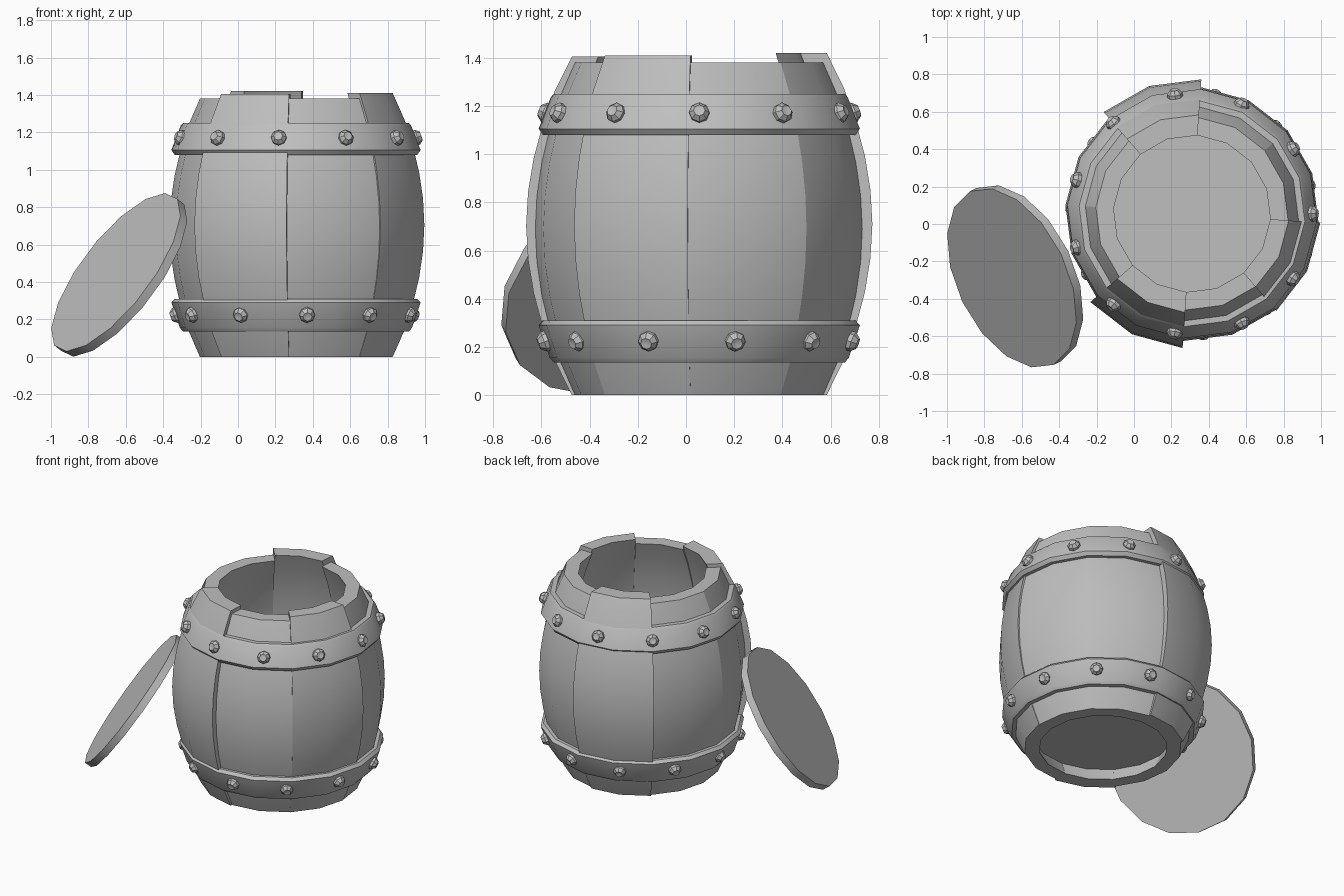
import bpy, bmesh
from math import sin, cos, pi, radians
from mathutils import Matrix, Vector

if "Cube" in bpy.data.objects:
    bpy.data.objects.remove(bpy.data.objects["Cube"])

GREY = (0.52, 0.52, 0.52, 1)
mat = bpy.data.materials.new("plain_grey")
mat.use_nodes = True
mat.diffuse_color = GREY
mat.node_tree.nodes["Principled BSDF"].inputs["Base Color"].default_value = GREY

CENTRE = Vector((0.31, 0.055, 0))
SEAM = -4  # angle of the first stave joint, in degrees


def finish(name, bm, matrix):
    bmesh.ops.remove_doubles(bm, verts=bm.verts, dist=1e-5)
    bmesh.ops.recalc_face_normals(bm, faces=bm.faces)
    mesh = bpy.data.meshes.new(name)
    bm.to_mesh(mesh)
    bm.free()
    mesh.materials.append(mat)
    obj = bpy.data.objects.new(name, mesh)
    obj.matrix_world = matrix
    bpy.context.collection.objects.link(obj)
    bpy.ops.object.select_all(action='DESELECT')
    obj.select_set(True)
    bpy.context.view_layer.objects.active = obj
    bpy.ops.object.shade_smooth_by_angle(angle=radians(32))
    return obj


def lathe(name, profile, sides, start=0, span=360, matrix=None, loop=True):
    """Sweep an (r, z) profile round z; a partial sweep gets end caps."""
    bm = bmesh.new()
    cols = []
    for i in range(sides + 1):
        a = radians(start + span * i / sides)
        cols.append([bm.verts.new((r * cos(a), r * sin(a), z)) for r, z in profile])
    n = len(profile)
    for c, d in zip(cols, cols[1:]):
        for j in range(n if loop else n - 1):
            k = (j + 1) % n
            quad = [c[j], d[j], d[k], c[k]]
            if profile[j][0] == 0:
                quad.pop(1)
            elif profile[k][0] == 0:
                quad.pop(2)
            bm.faces.new(quad)
    if span < 360:
        bm.faces.new(cols[0])
        bm.faces.new(cols[-1])
    return finish(name, bm, matrix or Matrix.Translation(CENTRE))


def disc(name, radius, thick, matrix):
    bm = bmesh.new()
    bmesh.ops.create_cone(bm, cap_ends=True, segments=16, radius1=radius,
                          radius2=radius, depth=thick)
    return finish(name, bm, matrix)


# Staves: (how far each stands proud, height of its top)
STAVES = [(0, 1.38), (0, 1.38), (0.042, 1.42), (0, 1.38),
          (0, 1.38), (0.042, 1.405), (0.004, 1.38), (0.01, 1.41)]
for i, (proud, top) in enumerate(STAVES):
    outer, inner = [], []
    for j in range(11):
        bulge = sin(pi * j / 10) ** 0.85
        r = 0.515 + 0.163 * bulge + proud * (0.35 + 0.65 * bulge)
        outer.append((r, top * j / 10))
        inner.append((0.42 + 0.15 * bulge, top * j / 10))
    lathe(f"stave_{i + 1}", outer + inner[::-1], 2, SEAM + 45 * i, 45)

# Recessed floor inside the barrel
disc("barrel_floor", 0.475, 0.03, Matrix.Translation(CENTRE + Vector((0, 0, 0.11))))

# Hoops with bevelled edges
upper = [(0.57, 1.08), (0.65, 1.08), (0.668, 1.105), (0.618, 1.235),
         (0.605, 1.25), (0.54, 1.25)]
lower = [(0.54, 0.135), (0.605, 0.135), (0.622, 0.155), (0.668, 0.29),
         (0.65, 0.31), (0.57, 0.31)]
lathe("upper_hoop", upper, 16, SEAM)
lathe("lower_hoop", lower, 16, SEAM)

# Rivets with dimpled heads round each hoop
HEAD = [(0.042, -0.02), (0.042, 0.012), (0.024, 0.034), (0, 0.027)]
for label, z, turn, tilt in (("upper", 1.17, 0, 20), ("lower", 0.225, 13.5, -20)):
    for i in range(11):
        spin = Matrix.Rotation(radians(turn + 360 * i / 11), 4, 'Z')
        place = Matrix.Translation((0.638, 0, z))
        lean = Matrix.Rotation(radians(90 - tilt), 4, 'Y')
        lathe(f"{label}_rivet_{i + 1}", HEAD, 8, loop=False,
              matrix=Matrix.Translation(CENTRE) @ spin @ place @ lean)

# Lid leaning against the barrel
facing = Vector((-0.74, -0.357, 0.57)).to_track_quat('Z', 'Y').to_matrix().to_4x4()
disc("lid", 0.515, 0.05, Matrix.Translation((-0.635, -0.28, 0.438)) @ facing)
